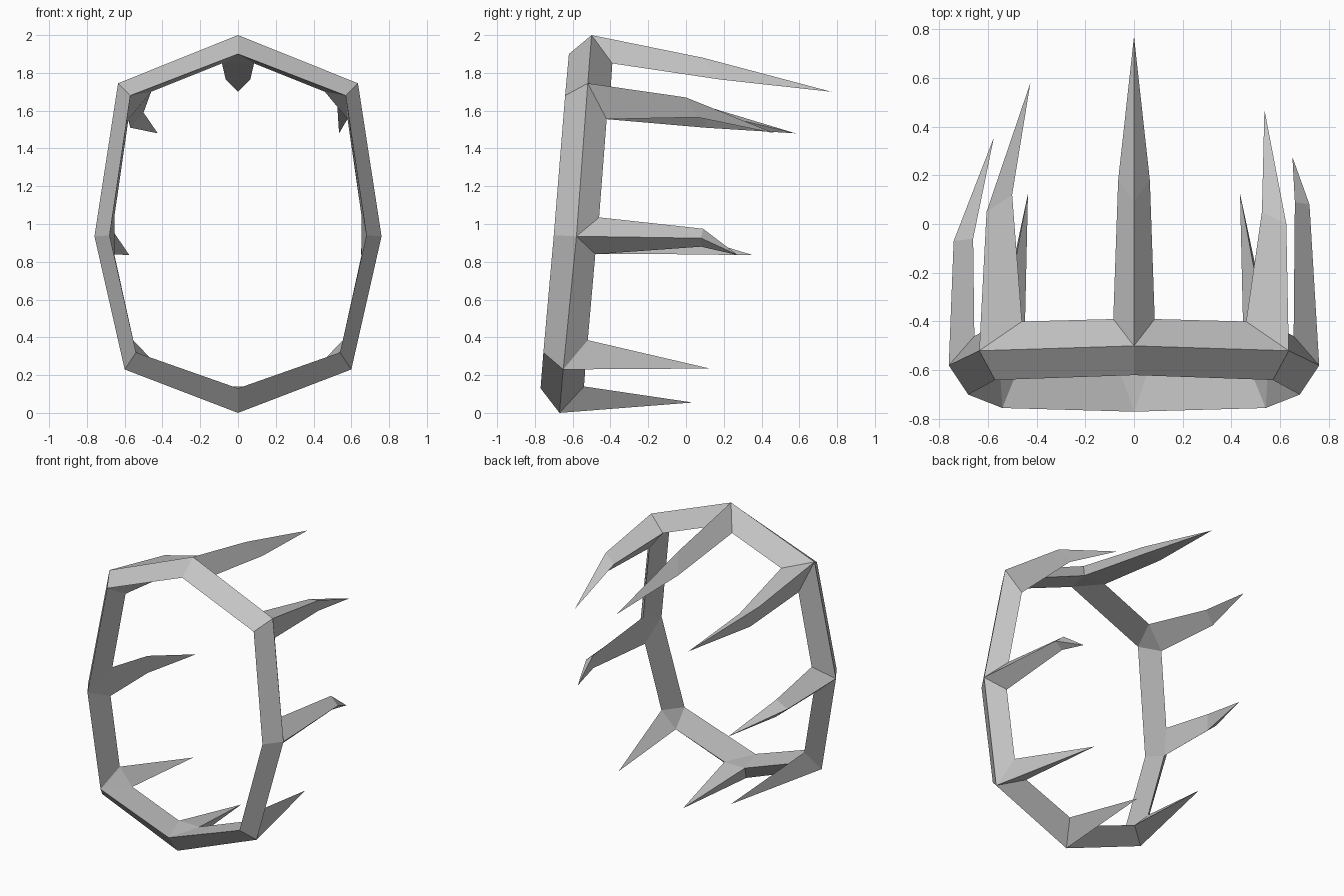
import bpy
import bmesh
from mathutils import Vector

cube = bpy.data.objects.get("Cube")
if cube:
    bpy.data.objects.remove(cube, do_unlink=True)

grey = bpy.data.materials.new("plain_grey")
grey.use_nodes = True
colour = (0.55, 0.55, 0.55, 1)
grey.diffuse_color = colour
grey.node_tree.nodes["Principled BSDF"].inputs["Base Color"].default_value = colour


def flip(point):
    """Mirror a point across the centre plane."""
    return (-point[0], point[1], point[2])


def make_object(name, faces):
    """Build a flat-shaded object from faces given as lists of points."""
    bm = bmesh.new()
    for face in faces:
        bm.faces.new([bm.verts.new(Vector(point)) for point in face])
    bmesh.ops.remove_doubles(bm, verts=bm.verts, dist=0.0005)
    bmesh.ops.recalc_face_normals(bm, faces=bm.faces)
    mesh = bpy.data.meshes.new(name)
    bm.to_mesh(mesh)
    bm.free()
    mesh.materials.append(grey)
    obj = bpy.data.objects.new(name, mesh)
    bpy.context.collection.objects.link(obj)
    return obj


def bridge(first, second):
    """Quads joining two triangular sections."""
    return [[first[k], first[(k + 1) % 3], second[(k + 1) % 3], second[k]]
            for k in range(3)]


def make_spike(name, base, tip, middle=None):
    """Three-sided spike with an optional bend section along its length."""
    faces = []
    if middle:
        faces += bridge(base, middle)
        base = middle
    faces += [[base[k], base[(k + 1) % 3], tip] for k in range(3)]
    return make_object(name, faces)


# Ring corners on the left half: outer edge, front edge, inner edge before
# the corner and inner edge after it, running from top to bottom
top = dict(outer=(0, -.5, 2), front=(0, -.62, 1.9),
           before=(-.085, -.39, 1.85), after=(.085, -.39, 1.85))
upper = dict(outer=(.635, -.52, 1.745), front=(.57, -.64, 1.68),
             before=(.46, -.4, 1.7), after=(.58, -.42, 1.555))
side = dict(outer=(.76, -.58, .935), front=(.68, -.7, .94),
            before=(.655, -.46, 1.035), after=(.655, -.48, .84))
lower = dict(outer=(.6, -.65, .23), front=(.54, -.755, .32),
             before=(.555, -.52, .385), after=(.45, -.53, .275))
bottom = dict(outer=(0, -.67, 0), front=(0, -.77, .13),
              before=(.08, -.54, .14), after=(-.08, -.54, .14))


def flip_corner(corner):
    return dict(outer=flip(corner["outer"]), front=flip(corner["front"]),
                before=flip(corner["after"]), after=flip(corner["before"]))


# Ring: triangular bars with a small facet inside each corner
corners = [top, upper, side, lower, bottom]
corners += [flip_corner(c) for c in (lower, side, upper)]
ring_faces = []
for here, there in zip(corners, corners[1:] + corners[:1]):
    ring_faces += bridge([here["outer"], here["front"], here["after"]],
                         [there["outer"], there["front"], there["before"]])
    ring_faces.append([here["front"], here["before"], here["after"]])
make_object("ring", ring_faces)


def base_of(corner, mirrored=False):
    points = [corner["outer"], corner["before"], corner["after"]]
    return [flip(p) for p in points] if mirrored else points


# Centre spikes
make_spike("top_spike", base_of(top), (0, .77, 1.7),
           [(0, .09, 1.88), (-.065, .18, 1.765), (.065, .18, 1.765)])
make_spike("bottom_spike", base_of(bottom), (0, .035, .055))

# Upper spikes, the right one longer and bent further inward
make_spike("left_upper_spike", base_of(upper), (.535, .47, 1.48),
           [(.625, 0, 1.67), (.525, .05, 1.635), (.585, .06, 1.565)])
make_spike("right_upper_spike", base_of(upper, True), (-.425, .58, 1.48),
           [(-.605, .05, 1.64), (-.5, .12, 1.59), (-.57, .1, 1.51)])

# Side spikes
make_spike("left_side_spike", base_of(side), (.65, .275, .835),
           [(.72, .08, .925), (.66, .09, .975), (.665, .08, .88)])
make_spike("right_side_spike", base_of(side, True), (-.575, .355, .835),
           [(-.74, -.07, .91), (-.66, -.06, .96), (-.66, -.06, .84)])

# Lower spikes, straight and matching
make_spike("left_lower_spike", base_of(lower), (.435, .125, .235))
make_spike("right_lower_spike", base_of(lower, True), (-.435, .125, .235))
